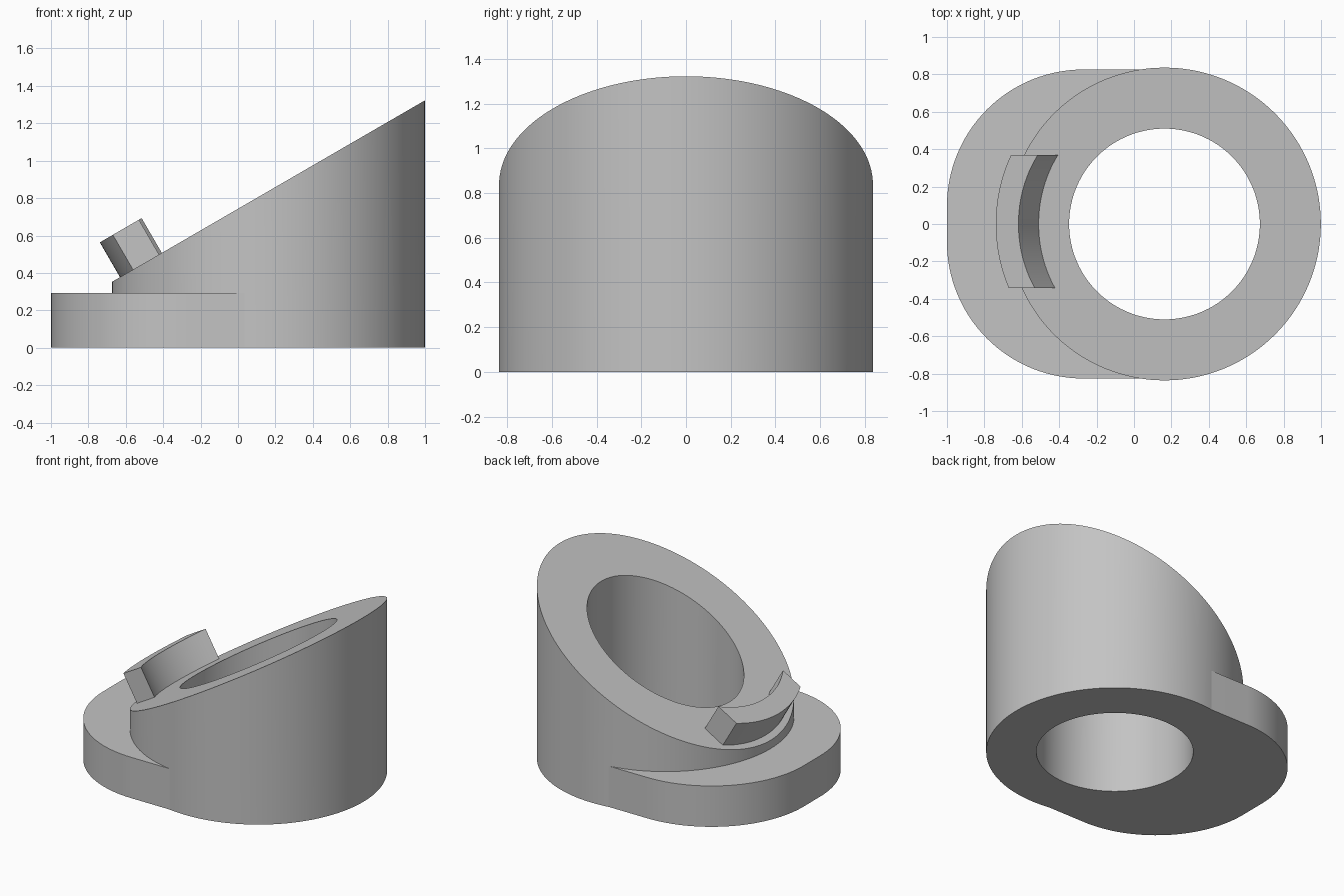
import bpy, bmesh
from math import radians, sin, cos, tan, sqrt, asin, acos, pi
from mathutils import Matrix, Vector

cube = bpy.data.objects.get("Cube")
if cube:
    bpy.data.objects.remove(cube, do_unlink=True)

GREY = (0.55, 0.55, 0.55, 1)
mat = bpy.data.materials.new("plain grey")
mat.use_nodes = True
mat.diffuse_color = GREY
mat.node_tree.nodes["Principled BSDF"].inputs["Base Color"].default_value = GREY

SLOPE = radians(30.1)
CX, R_OUT, R_HOLE = 0.163, 0.836, 0.51      # sleeve centre and radii
PLATE_H = 0.293


def slope_z(x):
    return 0.743 + x * tan(SLOPE)


def arc(cx, cy, r, a0, a1, n):
    return [(cx + r * cos(a0 + (a1 - a0) * i / n),
             cy + r * sin(a0 + (a1 - a0) * i / n)) for i in range(n + 1)]


def finish(bm, name):
    bmesh.ops.recalc_face_normals(bm, faces=bm.faces)
    mesh = bpy.data.meshes.new(name)
    bm.to_mesh(mesh)
    bm.free()
    mesh.materials.append(mat)
    obj = bpy.data.objects.new(name, mesh)
    bpy.context.collection.objects.link(obj)
    bpy.ops.object.select_all(action="DESELECT")
    obj.select_set(True)
    bpy.context.view_layer.objects.active = obj
    bpy.ops.object.shade_smooth_by_angle(angle=radians(30))
    return obj


def prism(name, outline, z0, z1):
    bm = bmesh.new()
    base = bm.faces.new([bm.verts.new((x, y, z0)) for x, y in outline])
    top = bmesh.ops.extrude_face_region(bm, geom=[base], use_keep_orig=True)
    verts = [g for g in top["geom"] if isinstance(g, bmesh.types.BMVert)]
    bmesh.ops.translate(bm, verts=verts, vec=(0, 0, z1 - z0))
    return finish(bm, name)


# Sleeve: hollow cylinder with a slanted top
bm = bmesh.new()
loops = []
for r, slanted in ((R_OUT, False), (R_OUT, True), (R_HOLE, True), (R_HOLE, False)):
    ring = arc(CX, 0, r, 0, 2 * pi, 144)[:-1]
    loops.append([bm.verts.new((x, y, slope_z(x) if slanted else 0)) for x, y in ring])
for k in range(4):
    a, b = loops[k], loops[(k + 1) % 4]
    for i in range(len(a)):
        j = (i + 1) % len(a)
        bm.faces.new((a[i], a[j], b[j], b[i]))
finish(bm, "slanted_sleeve")

# Base plate: rounded flange whose inner edge follows the sleeve wall
HALF_Y, CORNER, R_SEAT = 0.826, 0.73, 0.83
cy = HALF_Y - CORNER
outline = arc(CORNER - 1, cy, CORNER, pi / 2, pi, 32)
outline += arc(CORNER - 1, -cy, CORNER, pi, 1.5 * pi, 32)
end = pi - asin(HALF_Y / R_SEAT)
outline += arc(CX, 0, R_SEAT, 2 * pi - end, end, 72)
prism("base_plate", outline, 0, PLATE_H)

# Curved lug standing square to the slanted face, with flat ends
R_IN, R_LUG, Y0, Y1 = 0.63, 0.77, -0.343, 0.368
N = 24
ys = [Y0 + (Y1 - Y0) * i / N for i in range(N + 1)]
outline = [(R_IN - sqrt(R_IN ** 2 - y * y), y) for y in ys]
outline += [(R_IN - sqrt(R_LUG ** 2 - y * y), y) for y in reversed(ys)]
lug = prism("curved_lug", outline, -0.01, 0.215)
lug.data.transform(Matrix.Translation((-0.51, 0, slope_z(-0.51)))
                   @ Matrix.Rotation(-SLOPE, 4, "Y"))
